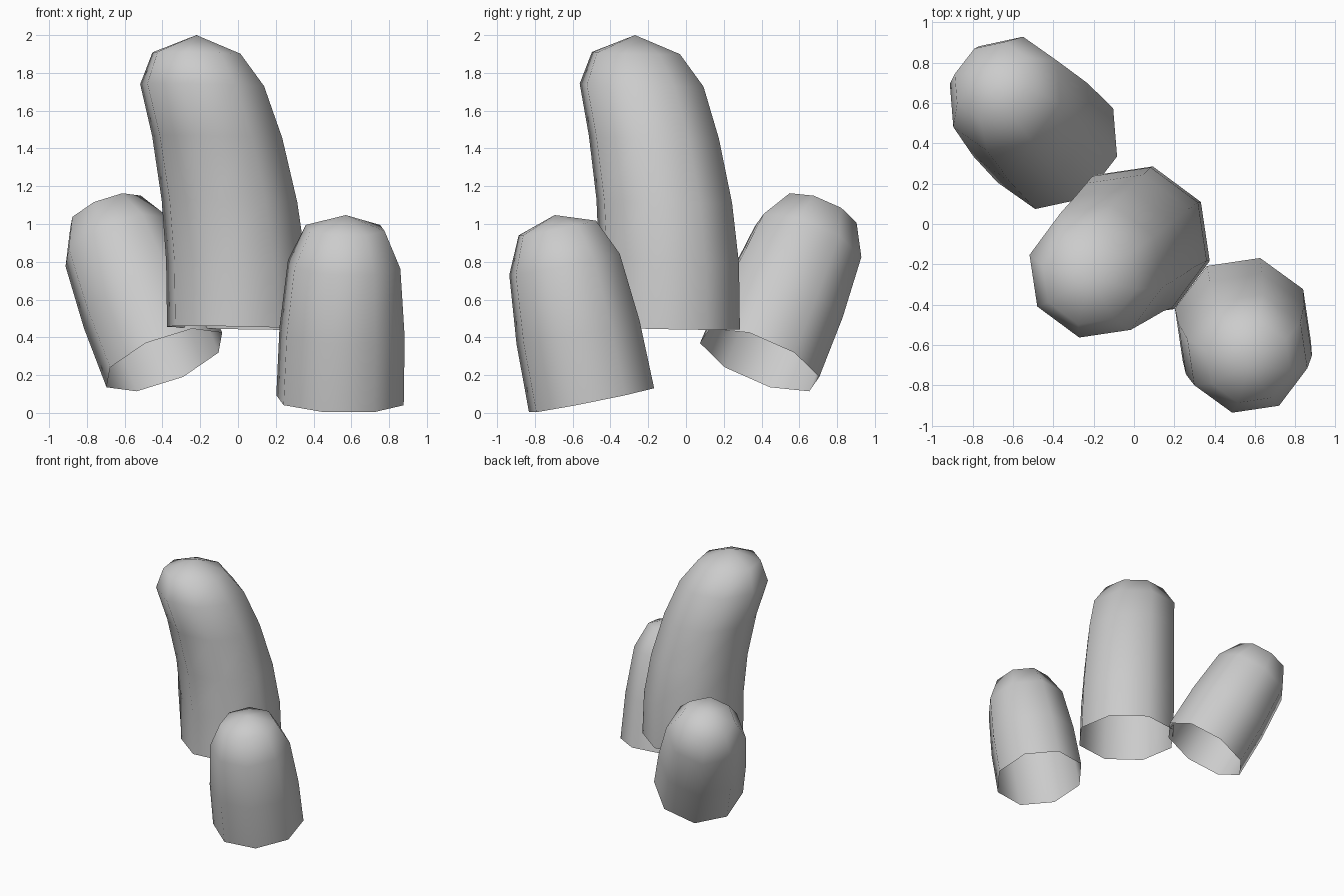
import bpy, bmesh, math
from mathutils import Vector

if "Cube" in bpy.data.objects:
    bpy.data.objects.remove(bpy.data.objects["Cube"])

SIDES = 8
PHASE = math.radians(31)


def finger(name, rings, tip, normal):
    """Open-bottomed eight-sided tube through (centre, radius) rings, closed by a fan at the tip."""
    rot = Vector((0, 0, 1)).rotation_difference(Vector(normal))
    bm = bmesh.new()
    loops = []
    for centre, r in rings:
        loop = []
        for i in range(SIDES):
            a = PHASE + i * math.tau / SIDES
            offset = Vector((r * math.cos(a), r * math.sin(a), 0))
            loop.append(bm.verts.new(Vector(centre) + rot @ offset))
        loops.append(loop)
    apex = bm.verts.new(tip)
    for i in range(SIDES):
        j = (i + 1) % SIDES
        for lo, hi in zip(loops, loops[1:]):
            bm.faces.new((lo[i], lo[j], hi[j], hi[i]))
        bm.faces.new((loops[-1][i], loops[-1][j], apex))
    for f in bm.faces:
        f.smooth = True
    mesh = bpy.data.meshes.new(name)
    bm.to_mesh(mesh)
    bm.free()
    obj = bpy.data.objects.new(name, mesh)
    bpy.context.collection.objects.link(obj)
    return obj


def straight_finger(name, base, normal, profile, height):
    """Finger whose rings follow a straight axis; profile is (distance, radius)."""
    b, n = Vector(base), Vector(normal).normalized()
    finger(name, [(b + n * d, r) for d, r in profile], b + n * height, n)


# tall curved stalk, rings stay almost level as it bends
finger("tall_stalk", [
    ((0.0, -0.09, 0.45), 0.387),
    ((-0.01, -0.09, 0.80), 0.382),
    ((-0.045, -0.115, 1.12), 0.37),
    ((-0.11, -0.17, 1.46), 0.355),
    ((-0.19, -0.235, 1.735), 0.338),
    ((-0.22, -0.265, 1.905), 0.24),
], (-0.22, -0.27, 2.0), (0.02, 0.02, 1))

# short stalk at the front right
straight_finger("front_stalk", (0.54, -0.50, 0.067), (0.03, -0.195, 0.98),
                [(0, 0.348), (0.367, 0.342), (0.734, 0.307), (0.93, 0.215)], 1.0)

# short stalk at the back left, leaning outwards
straight_finger("back_stalk", (-0.39, 0.39, 0.28), (-0.346, 0.355, 0.868),
                [(0, 0.343), (0.36, 0.338), (0.72, 0.307), (0.90, 0.21)], 0.97)
